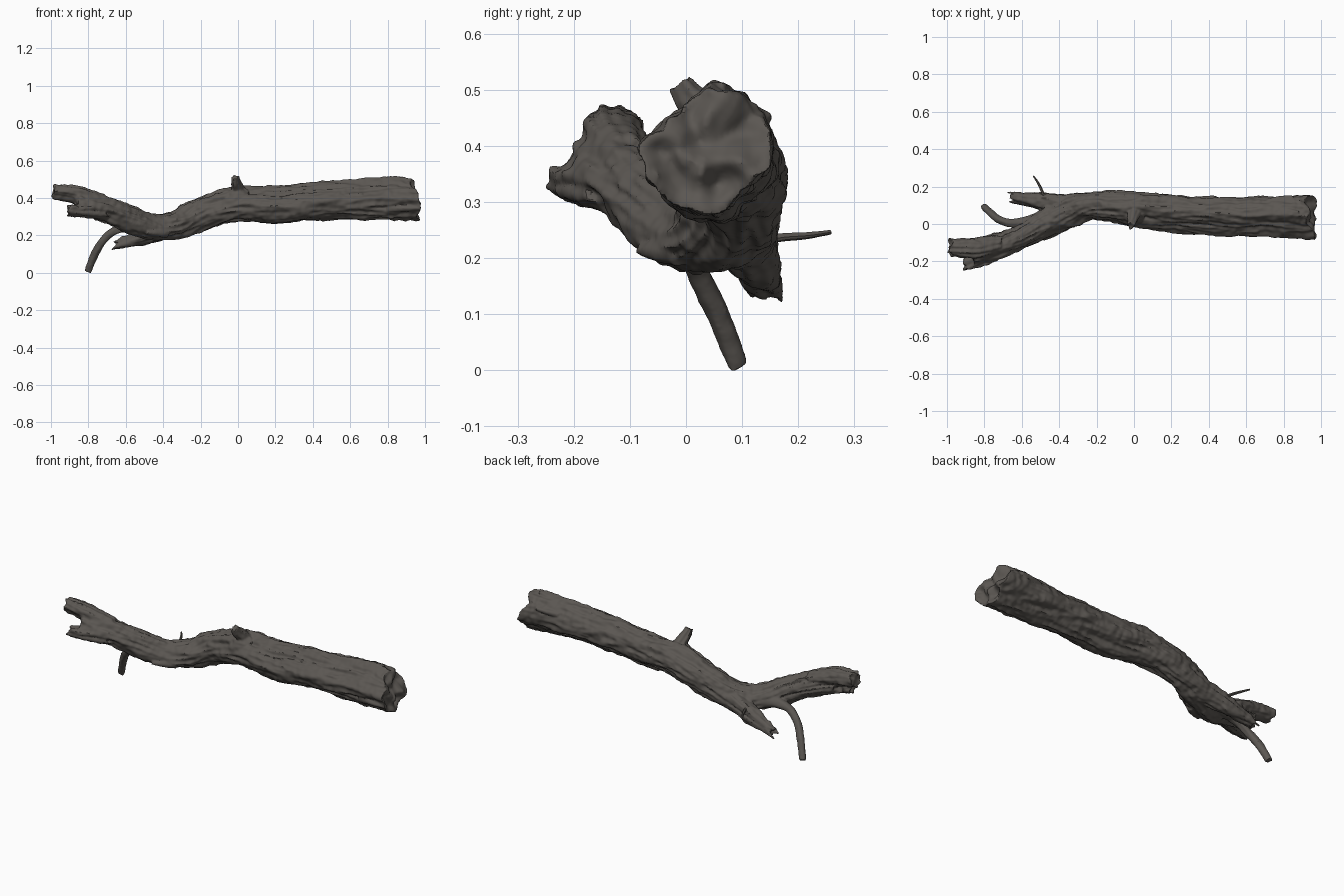
import bpy, bmesh, math, random
from mathutils import Vector, noise

if "Cube" in bpy.data.objects:
    bpy.data.objects.remove(bpy.data.objects["Cube"])

random.seed(4)
bark = bpy.data.materials.new("bark")
bark.diffuse_color = (0.105, 0.095, 0.085, 1)
bark.use_nodes = True
bark.node_tree.nodes["Principled BSDF"].inputs["Base Color"].default_value = bark.diffuse_color


def spline(pts, t):
    """Catmull-Rom sample of (x, y, z, side radius, up radius) stations."""
    n = len(pts) - 1
    i = min(int(t * n), n - 1)
    f = t * n - i
    p = [pts[max(0, min(n, i + k))] for k in (-1, 0, 1, 2)]
    return [0.5 * (2 * b + (c - a) * f + (2 * a - 5 * b + 4 * c - d) * f * f
                   + (3 * b - a - 3 * c + d) * f ** 3) for a, b, c, d in zip(*p)]


def limb(name, pts, steps, sides, rough=0.01, jag=0.0, cut=0.0, flat=False):
    """Bark-covered tube with broken, uneven ends."""
    bm = bmesh.new()
    rings, seed = [], random.uniform(0, 50)
    for i in range(steps + 1):
        t = i / steps
        s = spline(pts, t)
        c = Vector(s[:3])
        T = (Vector(spline(pts, min(1, t + .01))[:3]) - Vector(spline(pts, max(0, t - .01))[:3])).normalized()
        side = T.cross(Vector((0, 0, 1))).normalized()
        up = side.cross(T)
        ring = []
        for j in range(sides):
            a = 2 * math.pi * j / sides
            ca, sa = math.cos(a), math.sin(a)
            k = 1.0
            if flat:      # split, flattened upper front face and slightly flat underside
                fade = max(0, min(1, (c.x + 0.04) / 0.08))
                d = math.cos(a - math.radians(132))
                lim = 0.70 if d > 0 else 0.88
                if abs(d) > 0.1:
                    k = 1 + (min(1, lim / abs(d)) - 1) * fade
            p = c + side * ca * s[3] * k + up * sa * s[4] * k
            # long grooves plus broad lumps
            along = c.x * 5 + c.z * 3
            g = 0.5 - 2 * abs(noise.noise(Vector((along, ca * 3.2 + seed, sa * 3.2))))
            l = noise.noise(Vector((along * 1.3, ca + seed, sa * 1.2 + 9)))
            m = noise.noise(p * 38)
            p += (side * ca + up * sa) * rough * (g + 0.9 * l + 0.5 * m)
            # ragged ends
            e = jag * noise.noise(Vector((ca * 1.7 + seed, sa * 1.7, 3.3)))
            w0, w1 = max(0, 1 - t * 8), max(0, 1 - (1 - t) * 8)
            p += T * ((cut * (sa + 0.8 * ca) + e) * w0 + e * w1)
            ring.append(bm.verts.new(p))
        rings.append(ring)
    # broken end faces, lumpy and sunk a little towards the core
    for end, sgn in ((0, 1), (-1, -1)):
        src = rings[end]
        mid = sum((v.co for v in src), Vector()) / sides
        T = (Vector(spline(pts, .02)[:3]) - Vector(pts[0][:3])) if end == 0 else \
            (Vector(pts[-1][:3]) - Vector(spline(pts, .98)[:3]))
        T.normalize()
        for f in (0.85, 0.7, 0.55, 0.4, 0.25, 0.1):
            new = []
            for v in src:
                q = mid + (v.co - mid) * f
                w = jag * (0.3 * (1 - f) + 1.3 * (1 - f) ** 0.5 * noise.noise(q * 20))
                new.append(bm.verts.new(q + T * sgn * w))
            if end == 0:
                rings.insert(0, new)
            else:
                rings.append(new)
    bm.faces.new(rings[0][::-1])
    bm.faces.new(rings[-1])
    for A, B in zip(rings, rings[1:]):
        for j in range(sides):
            q = (j + 1) % sides
            bm.faces.new((A[j], A[q], B[q], B[j]))
    bmesh.ops.recalc_face_normals(bm, faces=bm.faces)
    me = bpy.data.meshes.new(name)
    bm.to_mesh(me)
    bm.free()
    me.materials.append(bark)
    ob = bpy.data.objects.new(name, me)
    bpy.context.collection.objects.link(ob)
    return ob


# main trunk running into the left fork
trunk_path = [(.955, .03, .396, .115, .108), (.80, .038, .398, .107, .112), (.5, .038, .388, .102, .101),
              (.2, .055, .366, .099, .100), (.0, .08, .366, .092, .09), (-.2, .098, .311, .074, .086),
              (-.34, .07, .254, .085, .074), (-.46, .013, .243, .072, .065), (-.6, -.066, .297, .06, .066),
              (-.75, -.123, .35, .064, .067), (-.87, -.152, .378, .06, .055)]
wood = [limb("trunk", trunk_path, 220, 72, .013, .04, .026, True)]

# two broken prongs at the far left
wood.append(limb("upper_prong", [(-.72, -.11, .373, .046, .041), (-.85, -.127, .416, .05, .046),
                                 (-.985, -.126, .436, .045, .042)], 40, 36, .012, .03))
wood.append(limb("lower_prong", [(-.7, -.135, .325, .042, .04), (-.82, -.186, .332, .042, .037),
                                 (-.91, -.218, .33, .032, .028)], 36, 32, .01, .03))
# short rear fork, splintered
wood.append(limb("rear_fork", [(-.32, .085, .25, .06, .06), (-.45, .115, .215, .05, .05),
                               (-.56, .132, .175, .037, .036), (-.65, .146, .143, .028, .022)], 50, 36, .011, .04))
# upright broken stub and the knot collar round it
wood.append(limb("stub", [(.012, .075, .40, .05, .055), (.0, .045, .45, .036, .034),
                          (-.01, .010, .485, .025, .026), (-.014, -.01, .512, .019, .019)], 24, 28, .007, .012))
wood.append(limb("knot_collar", [(.05, .06, .385, .05, .06), (.0, .06, .385, .07, .066),
                                 (-.06, .075, .37, .05, .06)], 24, 40, .012, .02))
wood.append(limb("back_knot", [(.04, .13, .37, .03, .035), (-.01, .145, .375, .032, .036),
                               (-.08, .135, .35, .025, .03)], 20, 28, .008, .02))
# slender curved branch reaching the ground
wood.append(limb("curved_branch", [(-.47, .05, .235, .034, .034), (-.56, .015, .246, .031, .031),
                                   (-.65, .003, .230, .023, .023), (-.715, .02, .18, .020, .021),
                                   (-.765, .058, .10, .020, .021), (-.803, .092, .006, .017, .019)],
                 60, 24, .004, .004))

# bark flakes and splinters lifted off the surface: (start, end, radius)
flakes = [((.72, .12, .44), (.85, .145, .455), .018), ((.76, .07, .485), (.88, .06, .506), .018),
          ((.80, -.03, .345), (.975, -.06, .345), .026), ((-.44, .13, .25), (-.66, .155, .165), .014),
          ((-.45, .09, .20), (-.67, .12, .13), .013), ((-.52, .14, .19), (-.675, .17, .124), .012),
          ((-.74, -.14, .31), (-.89, -.24, .36), .016), ((-.38, -.01, .21), (-.49, -.08, .215), .026)]
for k in range(24):
    # random lifted bark strips laid along the trunk
    u = random.uniform(.05, .66)
    s0, s1 = spline(trunk_path, u), spline(trunk_path, u + random.uniform(.02, .05))
    a = random.uniform(-.5, 3.6)
    off = lambda s, f: (s[0], s[1] + math.cos(a) * s[3] * f, s[2] + math.sin(a) * s[4] * f)
    fl = min(.95, .70 / max(.1, math.cos(a - 2.3))) if u < .4 else .95
    flakes.append((off(s0, fl - .06), off(s1, fl), .010))
for p, q, r in flakes:
    m = [(a + b) / 2 for a, b in zip(p, q)]
    wood.append(limb("flake", [(*p, r, r), (*m, r, r * .8), (*q, r * .45, r * .4)], 16, 10, .003, .004))

# fuse all wood into one continuous skin
bpy.ops.object.select_all(action='DESELECT')
for o in wood:
    o.select_set(True)
log = wood[0]
bpy.context.view_layer.objects.active = log
bpy.ops.object.join()
log.name = "branch_log"
rm = log.modifiers.new("fuse", 'REMESH')
rm.mode = 'VOXEL'
rm.voxel_size = 0.0055
bpy.ops.object.modifier_apply(modifier=rm.name)
sm = log.modifiers.new("soften", 'SMOOTH')
sm.factor, sm.iterations = 0.5, 2
bpy.ops.object.modifier_apply(modifier=sm.name)
log.data.materials.clear()
log.data.materials.append(bark)

# thin twig at the back, kept separate because it is so slim
twig = limb("thin_twig", [(-.47, .12, .225, .009, .009), (-.487, .165, .236, .008, .008),
                          (-.51, .215, .24, .006, .006), (-.538, .257, .246, .004, .004)], 20, 10, .001)
for o in (log, twig):
    bpy.ops.object.select_all(action='DESELECT')
    o.select_set(True)
    bpy.context.view_layer.objects.active = o
    bpy.ops.object.shade_smooth_by_angle(angle=math.radians(35))
